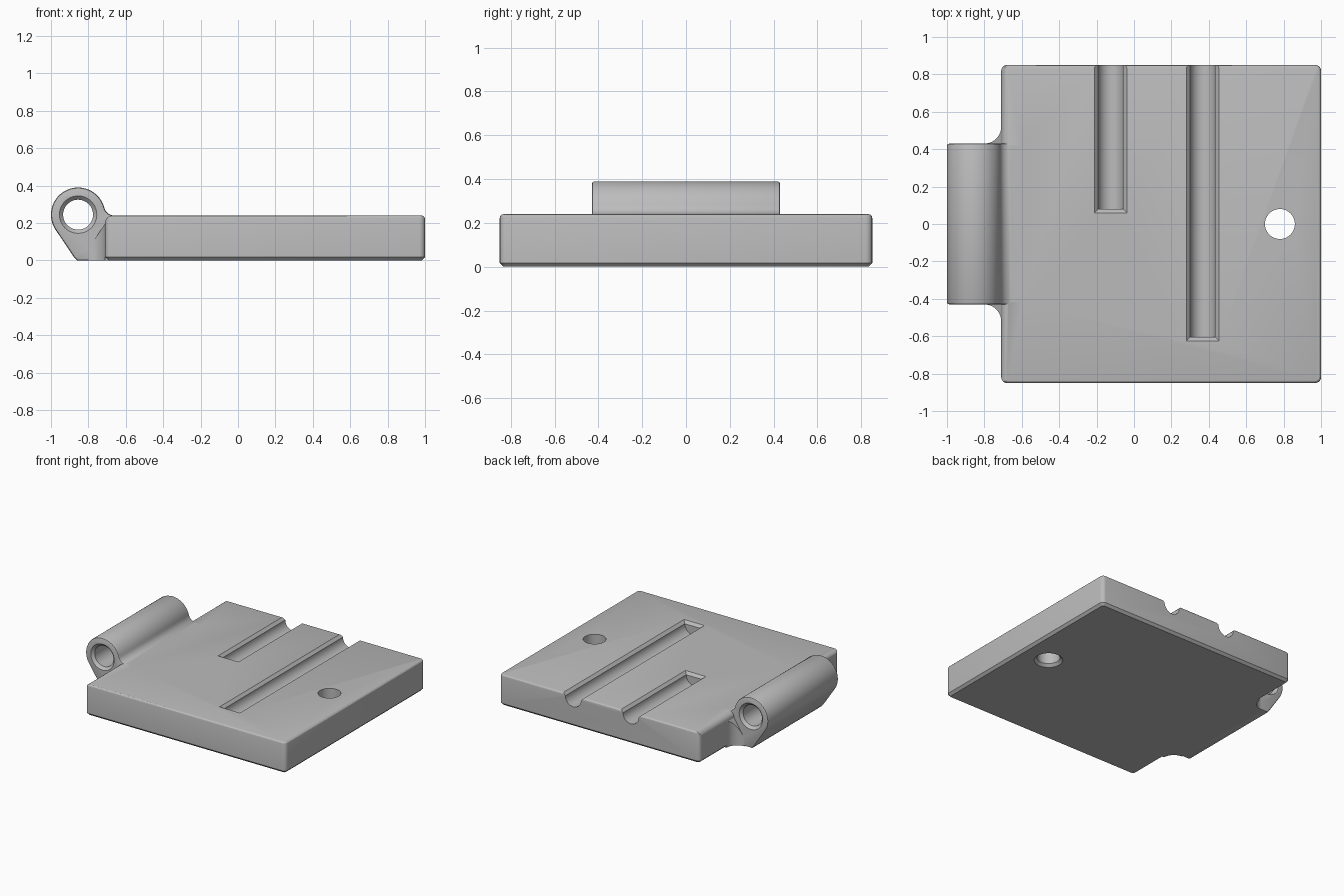
import bpy, bmesh, math
from mathutils import Matrix

if "Cube" in bpy.data.objects:
    bpy.data.objects.remove(bpy.data.objects["Cube"], do_unlink=True)

TOP = 0.24
HX, HZ, HR = -0.855, 0.245, 0.145      # hinge barrel axis and radius

grey = bpy.data.materials.new("plain grey")
grey.use_nodes = True
grey.diffuse_color = (0.5, 0.5, 0.5, 1)
grey.node_tree.nodes["Principled BSDF"].inputs["Base Color"].default_value = (0.5, 0.5, 0.5, 1)


def finish(name, bm):
    bmesh.ops.recalc_face_normals(bm, faces=bm.faces)
    mesh = bpy.data.meshes.new(name)
    bm.to_mesh(mesh)
    bm.free()
    mesh.materials.append(grey)
    obj = bpy.data.objects.new(name, mesh)
    bpy.context.collection.objects.link(obj)
    return obj


def arc(cx, cz, r, start, end, n):
    return [(cx + r * math.cos(math.radians(start + (end - start) * i / n)),
             cz + r * math.sin(math.radians(start + (end - start) * i / n)))
            for i in range(n + 1)]


def loft(rings):
    """Closed solid through rings of points with equal counts."""
    bm = bmesh.new()
    rows = [[bm.verts.new(p) for p in ring] for ring in rings]
    bm.faces.new(rows[0])
    bm.faces.new(rows[-1])
    n = len(rows[0])
    for a, b in zip(rows, rows[1:]):
        for i in range(n):
            bm.faces.new((a[i], a[(i + 1) % n], b[(i + 1) % n], b[i]))
    bmesh.ops.recalc_face_normals(bm, faces=bm.faces)
    return bm


def extrude_y(profile, y0, y1):
    return loft([[(x, y, z) for x, z in profile] for y in (y0, y1)])


def bevel(bm, rule, width, segments):
    edges = [e for e in bm.edges if rule(e.verts[0].co, e.verts[1].co)]
    bmesh.ops.bevel(bm, geom=edges, offset=width, segments=segments,
                    profile=0.5, affect='EDGES')


def both(axis, value):
    return lambda a, b: abs(a[axis] - value) < 1e-4 and abs(b[axis] - value) < 1e-4


def combine(target, other, operation):
    mod = target.modifiers.new(operation, 'BOOLEAN')
    mod.operation, mod.solver, mod.object = operation, 'EXACT', other
    bpy.context.view_layer.objects.active = target
    bpy.ops.object.modifier_apply(modifier=mod.name)
    bpy.data.objects.remove(other, do_unlink=True)


# Base plate: rounded corners and top edge, chamfered underside
bm = bmesh.new()
bmesh.ops.create_cube(bm, size=1, matrix=Matrix.Translation((0.145, 0, TOP / 2))
                      @ Matrix.Diagonal((1.71, 1.7, TOP, 1)))
bevel(bm, lambda a, b: abs(a.z - b.z) > 0.1, 0.03, 4)
bevel(bm, both(2, TOP), 0.018, 3)
bevel(bm, both(2, 0), 0.018, 1)
plate = finish("hinged_plate", bm)

# Wider rounding along the hinge-side top edge
r = 0.038
corner = arc(-0.71 + r, TOP - r, r, 90, 180, 6) + [(-0.75, TOP - r), (-0.75, 0.3), (-0.71 + r, 0.3)]
combine(plate, finish("edge_cutter", extrude_y(corner, -1, 1)), 'DIFFERENCE')

# Hinge barrel with its sloped foot and blend into the plate
blend = 0.0567
profile = arc(HX, HZ, HR, 14.8, 213.7, 44) + [(-0.875, 0.015), (-0.86, 0), (-0.6, 0), (-0.6, TOP)]
profile += arc(-0.66, TOP + blend, blend, 270, 194.8, 8)[:-1]
bm = extrude_y(profile, -0.43, 0.43)
for y in (-0.43, 0.43):
    bevel(bm, both(1, y), 0.012, 2)
combine(plate, finish("hinge_barrel", bm), 'UNION')

# Curved webs where the barrel meets the plate side
for side in (-1, 1):
    outline = arc(-0.80, 0.52, 0.09, -90, 0, 10) + [(-0.69, 0.52), (-0.69, 0.41), (-0.80, 0.41)]
    rings = [[(x, side * y, 0) for x, y in outline],
             [(x, side * y, 0.205 + 1.5 * (x + 0.705)) for x, y in outline]]
    combine(plate, finish("corner_web", loft(rings)), 'UNION')


def bore(stations, frame):
    """Round cutter through (distance, radius) stations along local z."""
    rings = [[frame @ Matrix.Translation((x, y, d)).translation
              for x, y in arc(0, 0, rad, 0, 360, 48)[:-1]] for d, rad in stations]
    return finish("bore_cutter", loft(rings))


# Pin bore, countersunk at both ends
pin = Matrix.Translation((HX, 0, HZ)) @ Matrix.Rotation(math.pi / 2, 4, 'X')
combine(plate, bore([(-0.45, 0.12), (-0.41, 0.08), (0.41, 0.08), (0.45, 0.12)], pin), 'DIFFERENCE')

# Vertical screw hole, countersunk underneath
screw = Matrix.Translation((0.78, 0, 0))
combine(plate, bore([(-0.02, 0.12), (0.02, 0.08), (0.3, 0.08)], screw), 'DIFFERENCE')

# Two round-bottomed grooves with chamfered lips, open at the back
for cx, y0 in ((-0.125, 0.06), (0.367, -0.625)):
    channel = arc(cx, 0.22, 0.067, 180, 360, 16) + [(cx + 0.067, 0.3), (cx - 0.067, 0.3)]
    combine(plate, finish("groove_cutter", extrude_y(channel, y0 + 0.02, 0.95)), 'DIFFERENCE')
    lip = [[(cx - w, s, z), (cx + w, s, z), (cx + w, 0.95, z), (cx - w, 0.95, z)]
           for w, s, z in ((0.067, y0 + 0.02, 0.22), (0.107, y0 - 0.02, 0.26))]
    combine(plate, finish("lip_cutter", loft(lip)), 'DIFFERENCE')

# Smooth the curves, keep the edges crisp
bpy.ops.object.select_all(action='DESELECT')
plate.select_set(True)
bpy.context.view_layer.objects.active = plate
bpy.ops.object.shade_smooth_by_angle(angle=math.radians(28))
